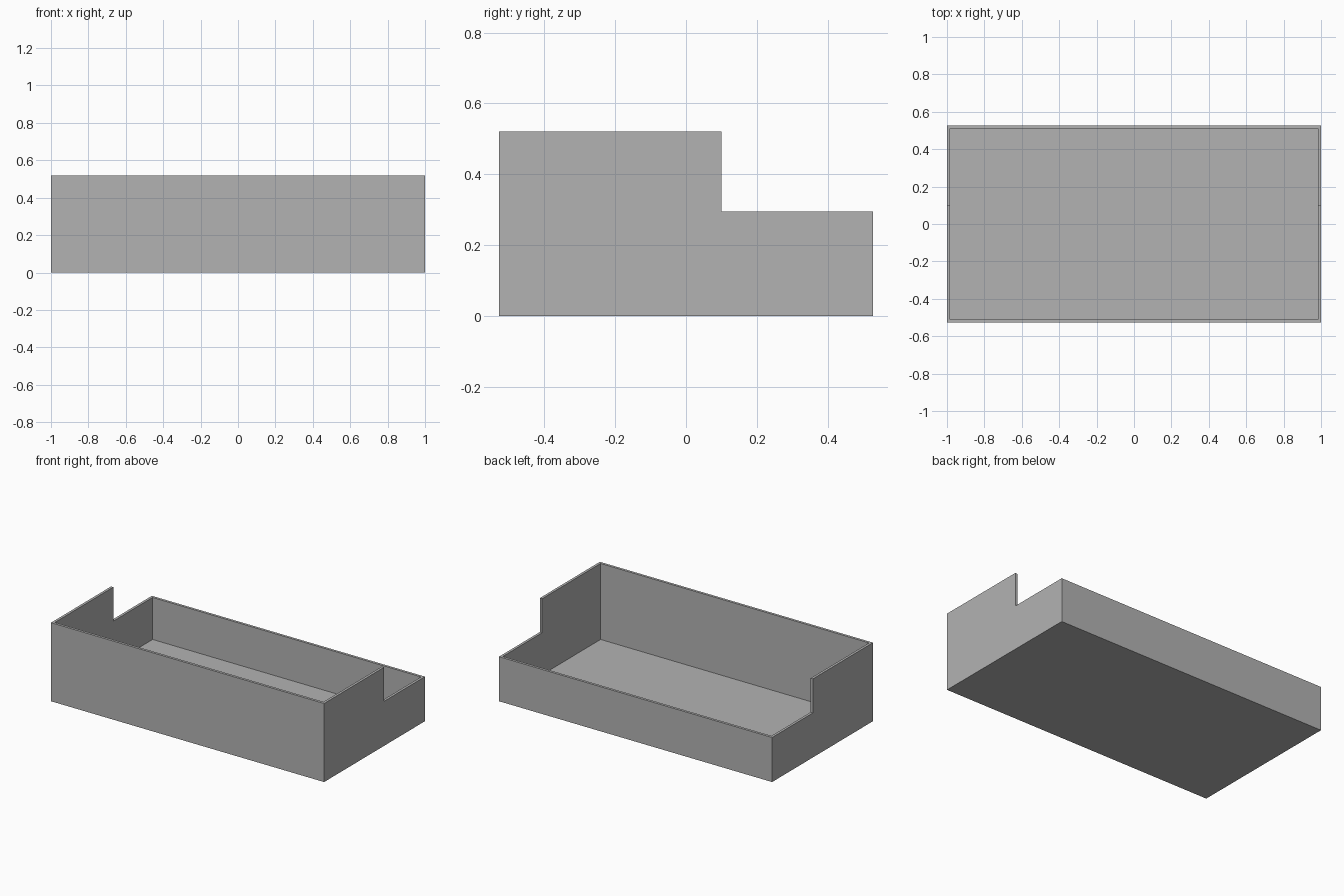
import bpy
import bmesh

if "Cube" in bpy.data.objects:
    bpy.data.objects.remove(bpy.data.objects["Cube"], do_unlink=True)

WIDTH, DEPTH, WALL = 2.0, 1.055, 0.017
HIGH, LOW, STEP_Y = 0.52, 0.295, 0.10
HALF = DEPTH / 2

grey = bpy.data.materials.new("plain grey")
grey.use_nodes = True
colour = (0.45, 0.45, 0.45, 1)
grey.diffuse_color = colour
grey.node_tree.nodes["Principled BSDF"].inputs["Base Color"].default_value = colour


def extrude_profile(name, profile, width):
    """Sweep a y-z outline along x, centred on x = 0."""
    bm = bmesh.new()
    face = bm.faces.new([bm.verts.new((-width / 2, y, z)) for y, z in profile])
    swept = bmesh.ops.extrude_face_region(bm, geom=[face])
    verts = [v for v in swept["geom"] if isinstance(v, bmesh.types.BMVert)]
    bmesh.ops.translate(bm, verts=verts, vec=(width, 0, 0))
    bmesh.ops.recalc_face_normals(bm, faces=bm.faces)
    mesh = bpy.data.meshes.new(name)
    bm.to_mesh(mesh)
    bm.free()
    mesh.materials.append(grey)
    obj = bpy.data.objects.new(name, mesh)
    bpy.context.scene.collection.objects.link(obj)
    return obj


# Stepped outer body: tall front, low back
tray = extrude_profile("open_tray", [
    (-HALF, 0), (HALF, 0), (HALF, LOW), (STEP_Y, LOW),
    (STEP_Y, HIGH), (-HALF, HIGH)], WIDTH)

# Hollow interior, open at the top
inner = HALF - WALL
cavity = extrude_profile("cavity_cutter", [
    (-inner, WALL), (inner, WALL), (inner, HIGH + 0.1), (-inner, HIGH + 0.1)],
    WIDTH - 2 * WALL)
cavity.hide_render = True

hollow = tray.modifiers.new("hollow", "BOOLEAN")
hollow.operation = "DIFFERENCE"
hollow.solver = "EXACT"
hollow.object = cavity

bpy.context.view_layer.objects.active = tray
tray.select_set(True)
bpy.ops.object.modifier_apply(modifier=hollow.name)
bpy.data.objects.remove(cavity, do_unlink=True)
